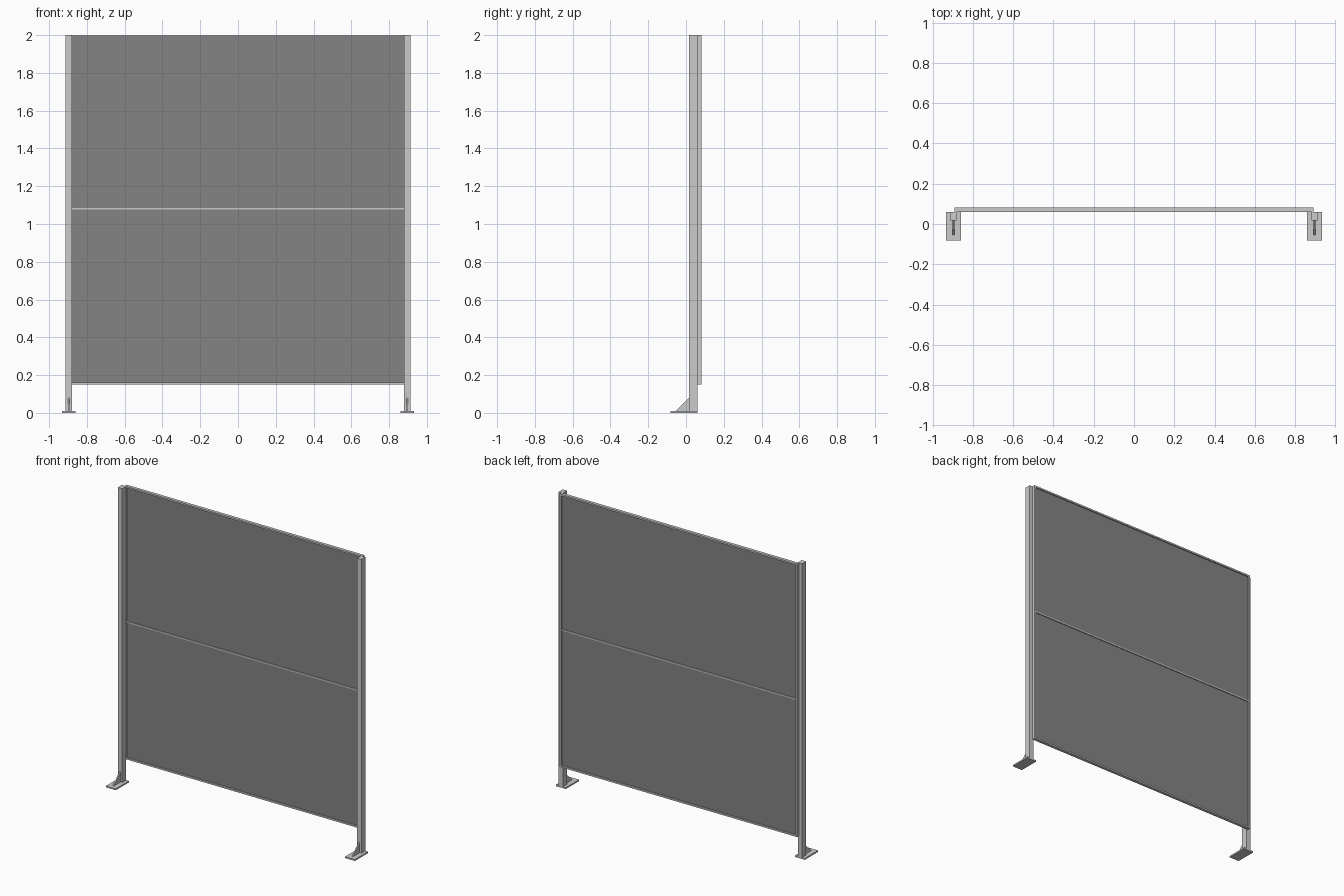
import bpy
import bmesh

cube = bpy.data.objects.get("Cube")
if cube:
    bpy.data.objects.remove(cube, do_unlink=True)


def material(name, value):
    m = bpy.data.materials.new(name)
    m.use_nodes = True
    colour = (value, value, value, 1)
    m.diffuse_color = colour
    m.node_tree.nodes["Principled BSDF"].inputs["Base Color"].default_value = colour
    return m


metal = material("light grey metal", 0.6)
dark = material("dark grey infill", 0.23)


def prism(name, outline, x0, x1, mat):
    """Extrude a y-z outline along x."""
    bm = bmesh.new()
    face = bm.faces.new([bm.verts.new((x0, y, z)) for y, z in outline])
    new = bmesh.ops.extrude_face_region(bm, geom=[face])["geom"]
    moved = [v for v in new if isinstance(v, bmesh.types.BMVert)]
    bmesh.ops.translate(bm, verts=moved, vec=(x1 - x0, 0, 0))
    bmesh.ops.recalc_face_normals(bm, faces=bm.faces)
    mesh = bpy.data.meshes.new(name)
    bm.to_mesh(mesh)
    bm.free()
    mesh.materials.append(mat)
    ob = bpy.data.objects.new(name, mesh)
    bpy.context.collection.objects.link(ob)
    return ob


def box(name, x, y, z, mat=metal):
    return prism(name, [(y[0], z[0]), (y[1], z[0]), (y[1], z[1]), (y[0], z[1])],
                 x[0], x[1], mat)


# Frame dimensions
W, BOTTOM, TOP, BAR = 0.89, 0.15, 2.0, 0.011
DEPTH = (0.06, 0.081)

# Posts with foot plates and gussets, one per side
for side, s in (("right", -1), ("left", 1)):
    c = s * 0.896
    box(side + "_post", (c - 0.016, c + 0.016), (0.017, 0.06), (0.008, TOP))
    box(side + "_foot_plate", (c - 0.037, c + 0.037), (-0.081, 0.06), (0, 0.01))
    prism(side + "_gusset", [(-0.055, 0.01), (0.017, 0.01), (0.017, 0.08)],
          c - 0.004, c + 0.004, metal)
    edge = sorted((s * W, s * (W - BAR)))
    box(side + "_frame_bar", edge, DEPTH, (BOTTOM, TOP))

# Horizontal frame bars
inner = (-W + BAR, W - BAR)
box("top_frame_bar", inner, DEPTH, (TOP - BAR, TOP))
box("bottom_frame_bar", inner, DEPTH, (BOTTOM, BOTTOM + BAR))
box("middle_frame_bar", inner, (0.062, 0.079), (1.076, 1.085))

# Infill sheet
box("infill_sheet", inner, (0.068, 0.073), (BOTTOM + BAR, TOP - BAR), dark)
